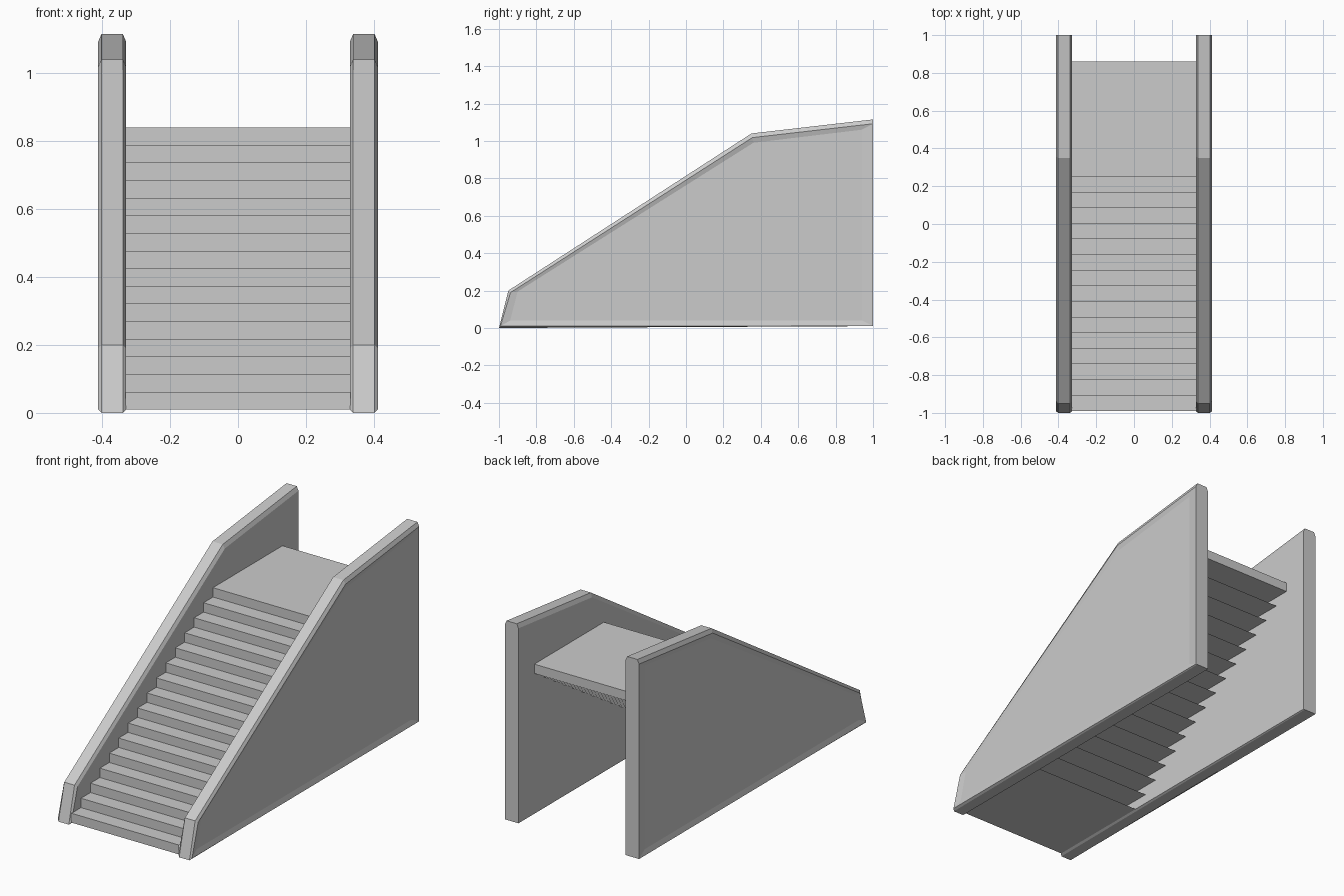
import bpy, bmesh

if "Cube" in bpy.data.objects:
    bpy.data.objects.remove(bpy.data.objects["Cube"])


def finish(bm, name):
    me = bpy.data.meshes.new(name)
    bm.to_mesh(me)
    bm.free()
    ob = bpy.data.objects.new(name, me)
    bpy.context.collection.objects.link(ob)
    return ob


# Side wall: (y, z) profiles stacked along x - full edge, chamfered lip, recessed panel
EDGE = [(-1, 0), (-.95, .2), (.35, 1.04), (1, 1.115), (1, .01)]
LIP = [(-.992, .01), (-.938, .19), (.355, 1.018), (1, 1.092), (1, .01)]
PANEL = [(-.94, .04), (-.9, .195), (.36, .99), (.94, 1.06), (.94, .04)]
LAYERS = [(.329, LIP), (.339, EDGE), (.402, EDGE), (.412, LIP), (.405, PANEL)]

bm = bmesh.new()
rings = [[bm.verts.new((x, y, z)) for y, z in prof] for x, prof in LAYERS]
bm.faces.new(rings[0])
bm.faces.new(rings[-1])
for a, b in zip(rings, rings[1:]):
    for i in range(5):
        j = (i + 1) % 5
        bm.faces.new((a[i], a[j], b[j], b[i]))
bmesh.ops.recalc_face_normals(bm, faces=bm.faces)
walls = finish(bm, "side_walls")
walls.modifiers.new("mirror", 'MIRROR')

# Stairs: overlapping deep treads, open at the back except for the landing
STEPS, RUN, RISE, DEPTH, W = 16, .0827, .0519, .61, .331
bm = bmesh.new()


def strip(p, q):
    """Quad across the stair width between two (y, z) points."""
    bm.faces.new([bm.verts.new(c) for c in
                  ((-W, *p), (W, *p), (W, *q), (-W, *q))])


for k in range(STEPS):
    y, z = -.99 + k * RUN, .01 + k * RISE
    last = k == STEPS - 1
    back, top = y + DEPTH, z + RISE
    strip((y, z), (y, top))                                # riser
    strip((y, top), (back if last else y + RUN, top))      # tread or landing
    strip((back, z), (y, z))                               # underside
    if last:
        strip((back, top), (back, z))                      # landing back edge
bmesh.ops.remove_doubles(bm, verts=bm.verts, dist=.0005)
finish(bm, "stair_treads")
